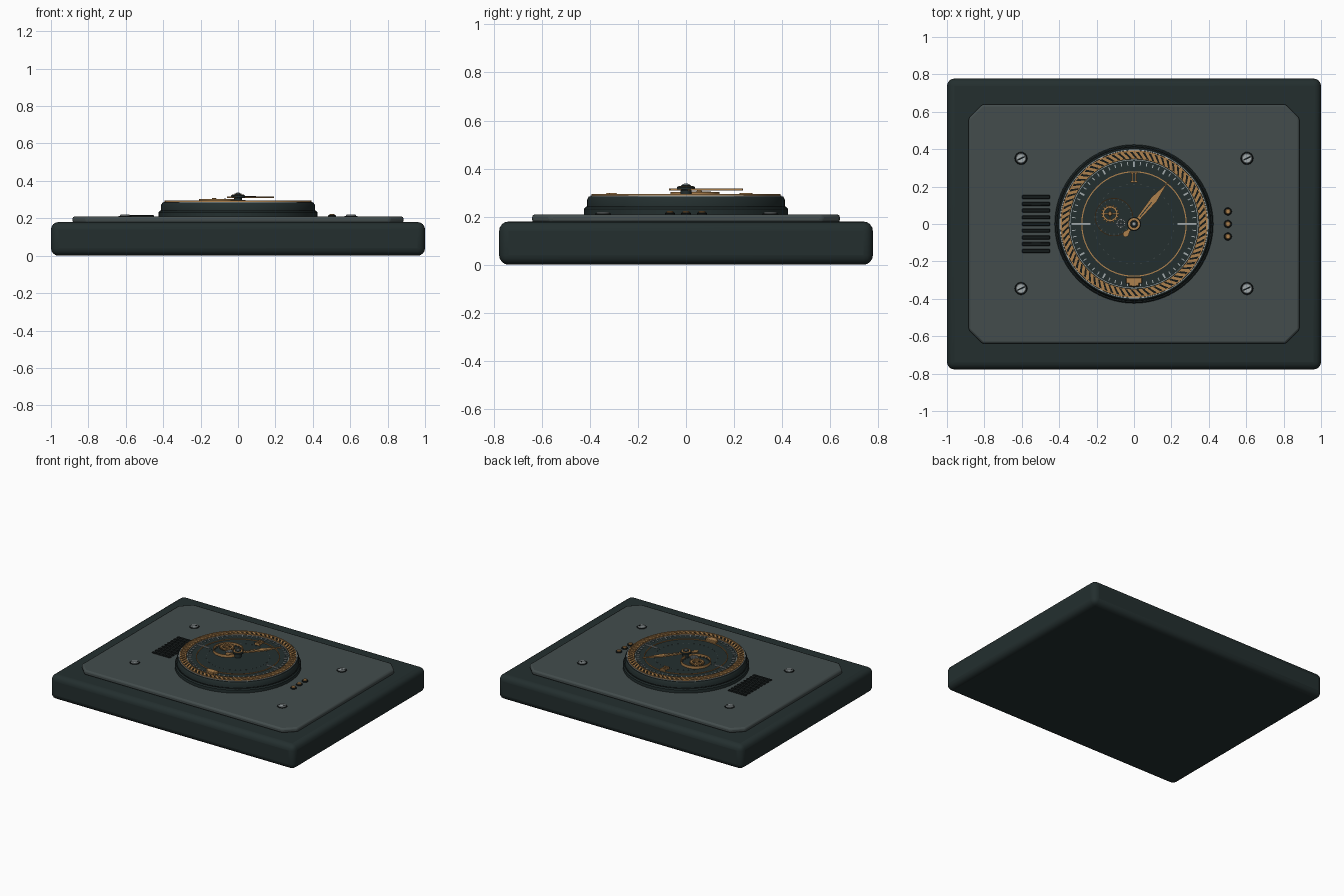
import bpy, bmesh, math
from math import sin, cos, pi, tau, radians
from mathutils import Vector

cube = bpy.data.objects.get("Cube")
if cube:
    bpy.data.objects.remove(cube, do_unlink=True)


def material(name, r, g, b):
    m = bpy.data.materials.new(name)
    m.use_nodes = True
    m.diffuse_color = (r, g, b, 1)
    m.node_tree.nodes["Principled BSDF"].inputs["Base Color"].default_value = (r, g, b, 1)
    return m


CASE = material("dark case", 0.017, 0.028, 0.028)
PLATE = material("grey plate", 0.056, 0.073, 0.073)
BLACK = material("black recess", 0.007, 0.010, 0.010)
GOLD = material("brass", 0.42, 0.22, 0.075)
SILVER = material("silver", 0.36, 0.40, 0.41)


def finish(name, bm, mat, bevel=0, segments=2):
    bmesh.ops.recalc_face_normals(bm, faces=bm.faces[:])
    mesh = bpy.data.meshes.new(name)
    bm.to_mesh(mesh)
    bm.free()
    mesh.materials.append(mat)
    ob = bpy.data.objects.new(name, mesh)
    bpy.context.collection.objects.link(ob)
    if bevel:
        mod = ob.modifiers.new("bevel", "BEVEL")
        mod.width, mod.segments, mod.limit_method = bevel, segments, "ANGLE"
    bpy.ops.object.select_all(action="DESELECT")
    ob.select_set(True)
    bpy.context.view_layer.objects.active = ob
    bpy.ops.object.shade_smooth_by_angle(angle=radians(35))
    return ob


def prisms(name, outlines, z0, z1, mat, bevel=0, segments=2):
    """Extrude several flat outlines into one object."""
    bm = bmesh.new()
    for pts in outlines:
        low = [bm.verts.new((x, y, z0)) for x, y in pts]
        high = [bm.verts.new((x, y, z1)) for x, y in pts]
        bm.faces.new(low[::-1])
        bm.faces.new(high)
        n = len(pts)
        for i in range(n):
            j = (i + 1) % n
            bm.faces.new((low[i], low[j], high[j], high[i]))
    return finish(name, bm, mat, bevel, segments)


def lathe(name, profile, mat, centre=(0, 0), steps=64):
    """Turn a closed (radius, z) profile about a vertical axis."""
    bm = bmesh.new()
    rows = [[bm.verts.new((centre[0] + r * cos(tau * i / steps),
                           centre[1] + r * sin(tau * i / steps), z))
             for r, z in profile] for i in range(steps)]
    n = len(profile)
    for i in range(steps):
        a, b = rows[i], rows[(i + 1) % steps]
        for k in range(n):
            m = (k + 1) % n
            bm.faces.new((a[k], b[k], b[m], a[m]))
    bmesh.ops.remove_doubles(bm, verts=bm.verts[:], dist=1e-5)
    return finish(name, bm, mat)


def disc(name, r, z0, z1, mat, centre=(0, 0), steps=24):
    edge = min(0.003, (z1 - z0) / 3)
    return lathe(name, [(0, z0), (r, z0), (r, z1 - edge), (r - edge, z1), (0, z1)],
                 mat, centre, steps)


def ring(name, inner, outer, z0, z1, mat, centre=(0, 0), steps=64):
    return lathe(name, [(inner, z0), (outer, z0), (outer, z1), (inner, z1)],
                 mat, centre, steps)


def bar(p, q, width):
    p, q = Vector(p), Vector(q)
    d = (q - p).normalized() * width / 2
    s = Vector((-d.y, d.x))
    return [p - s, q - s, q + s, p + s]


def polar(r, a, centre=(0, 0)):
    return (centre[0] + r * cos(a), centre[1] + r * sin(a))


def radial_bars(count, inner, outer, width, centre=(0, 0), slant=0):
    return [bar(polar(inner, tau * i / count, centre),
                polar(outer, tau * i / count + slant, centre), width)
            for i in range(count)]


def box(x, y, w, h):
    return bar((x - w / 2, y), (x + w / 2, y), h)


# Case and raised chamfered panel
prisms("case", [box(0, 0, 2, 1.555)], 0, 0.18, CASE, 0.04, 4)
px, py, c = 0.885, 0.64, 0.075
corners = [(px - c, -py), (px, c - py), (px, py - c), (px - c, py)]
prisms("panel", [corners + [(-x, -y) for x, y in corners]], 0.175, 0.21, PLATE, 0.012, 2)

# Dial housing with stepped rim
lathe("dial_housing", [(0, 0.2), (0.424, 0.2), (0.424, 0.232), (0.418, 0.24),
                       (0.411, 0.241), (0.411, 0.272), (0.404, 0.284),
                       (0.394, 0.284), (0.392, 0.282), (0, 0.282)], CASE, steps=96)
ring("housing_groove", 0.411, 0.416, 0.238, 0.2425, BLACK, steps=96)

# Rope-patterned brass bezel
ring("bezel_bed", 0.347, 0.393, 0.28, 0.286, BLACK, steps=96)
ring("bezel_outer_edge", 0.386, 0.393, 0.282, 0.294, GOLD, steps=96)
ring("bezel_inner_edge", 0.347, 0.352, 0.282, 0.294, GOLD, steps=96)
prisms("bezel_hatching", radial_bars(72, 0.35, 0.388, 0.0145, slant=0.09), 0.282, 0.292, GOLD)
ring("silver_outer_line", 0.394, 0.398, 0.28, 0.288, SILVER, steps=96)
ring("silver_inner_line", 0.341, 0.344, 0.28, 0.286, SILVER, steps=96)

# Dial markings
prisms("minute_ticks", radial_bars(60, 0.315, 0.333, 0.005), 0.28, 0.286, SILVER)
prisms("hour_ticks", radial_bars(12, 0.306, 0.334, 0.009), 0.28, 0.287, SILVER)
ring("chapter_ring", 0.276, 0.282, 0.28, 0.287, GOLD, steps=72)
prisms("dashed_ring", radial_bars(36, 0.2115, 0.2145, 0.012), 0.28, 0.2835, PLATE)
prisms("side_marks", [box(s * 0.28, 0, 0.095, 0.009) for s in (-1, 1)], 0.28, 0.289, SILVER)
prisms("top_numeral", [box(s * 0.009, 0.25, 0.009, 0.05) for s in (-1, 1)]
       + [box(0, y, 0.04, 0.006) for y in (0.226, 0.274)], 0.28, 0.298, GOLD)
prisms("bottom_marker", [box(0, -0.302, 0.085, 0.032), box(0, -0.322, 0.055, 0.022)],
       0.28, 0.298, GOLD, 0.003, 1)

# Small offset dial with two meshing gears
sub = (-0.107, 0.037)
ring("small_dial_ring", 0.098, 0.102, 0.281, 0.302, GOLD, sub)
prisms("small_dial_ticks", radial_bars(24, 0.088, 0.098, 0.004, sub), 0.281, 0.29, PLATE)


def gear(name, centre, r, teeth, z, mat):
    ring(name + "_rim", r * 0.68, r * 0.9, z - 0.012, z, mat, centre, 32)
    prisms(name + "_teeth", radial_bars(teeth, r * 0.85, r * 1.08, r * 0.16, centre),
           z - 0.012, z, mat)
    prisms(name + "_spokes", radial_bars(4, r * 0.1, r * 0.72, r * 0.15, centre),
           z - 0.01, z - 0.002, mat)
    disc(name + "_hub", r * 0.26, z - 0.02, z + 0.004, mat, centre)


gear("brass_gear", (-0.128, 0.055), 0.046, 16, 0.304, GOLD)
gear("silver_gear", (-0.07, 0.003), 0.026, 12, 0.302, SILVER)

# Pointer and centre hub
tip = Vector((0.192, 0.236))
along = tip.normalized()
side = Vector((-along.y, along.x))
stations = [(-0.085, 0.008), (-0.068, 0.017), (-0.048, 0.008), (0.02, 0.009),
            (0.17, 0.018), (0.265, 0.003), (0.304, 0.001)]
outline = ([along * d - side * w for d, w in stations]
           + [along * d + side * w for d, w in reversed(stations)])
prisms("pointer", [outline], 0.308, 0.317, GOLD)
prisms("pointer_slot", [bar(along * 0.05, along * 0.15, 0.005)], 0.3165, 0.318, CASE)
disc("hub_post", 0.022, 0.28, 0.312, CASE)
disc("hub_collar", 0.037, 0.312, 0.325, CASE, steps=32)
ring("hub_brass_ring", 0.019, 0.032, 0.32, 0.328, GOLD, steps=32)
disc("hub_cap", 0.02, 0.322, 0.333, CASE)
disc("hub_pin", 0.011, 0.33, 0.337, SILVER)

# Corner screws
for i, (sx, sy) in enumerate([(-1, -1), (1, -1), (1, 1), (-1, 1)]):
    x, y = sx * 0.604, sy * 0.348 + 0.003
    disc(f"screw_washer_{i}", 0.034, 0.205, 0.2135, BLACK, (x, y))
    disc(f"screw_head_{i}", 0.027, 0.21, 0.219, SILVER, (x, y))
    d = Vector(polar(0.021, radians(25)))
    mid = Vector((x, y))
    prisms(f"screw_slot_{i}", [bar(mid - d, mid + d, 0.008)], 0.217, 0.2197, BLACK)

# Vent slats beside the dial
slats = [box(-0.524, 0.036 * i, 0.148, 0.021) for i in range(-4, 5)]
prisms("vent_slats", slats, 0.205, 0.217, BLACK, 0.003, 1)

# Row of three small indicator studs
for i in (-1, 0, 1):
    at = (0.502, 0.067 * i)
    disc(f"stud_collar_{i + 2}", 0.021, 0.205, 0.217, BLACK, at)
    disc(f"stud_{i + 2}", 0.014, 0.21, 0.224, GOLD, at)
